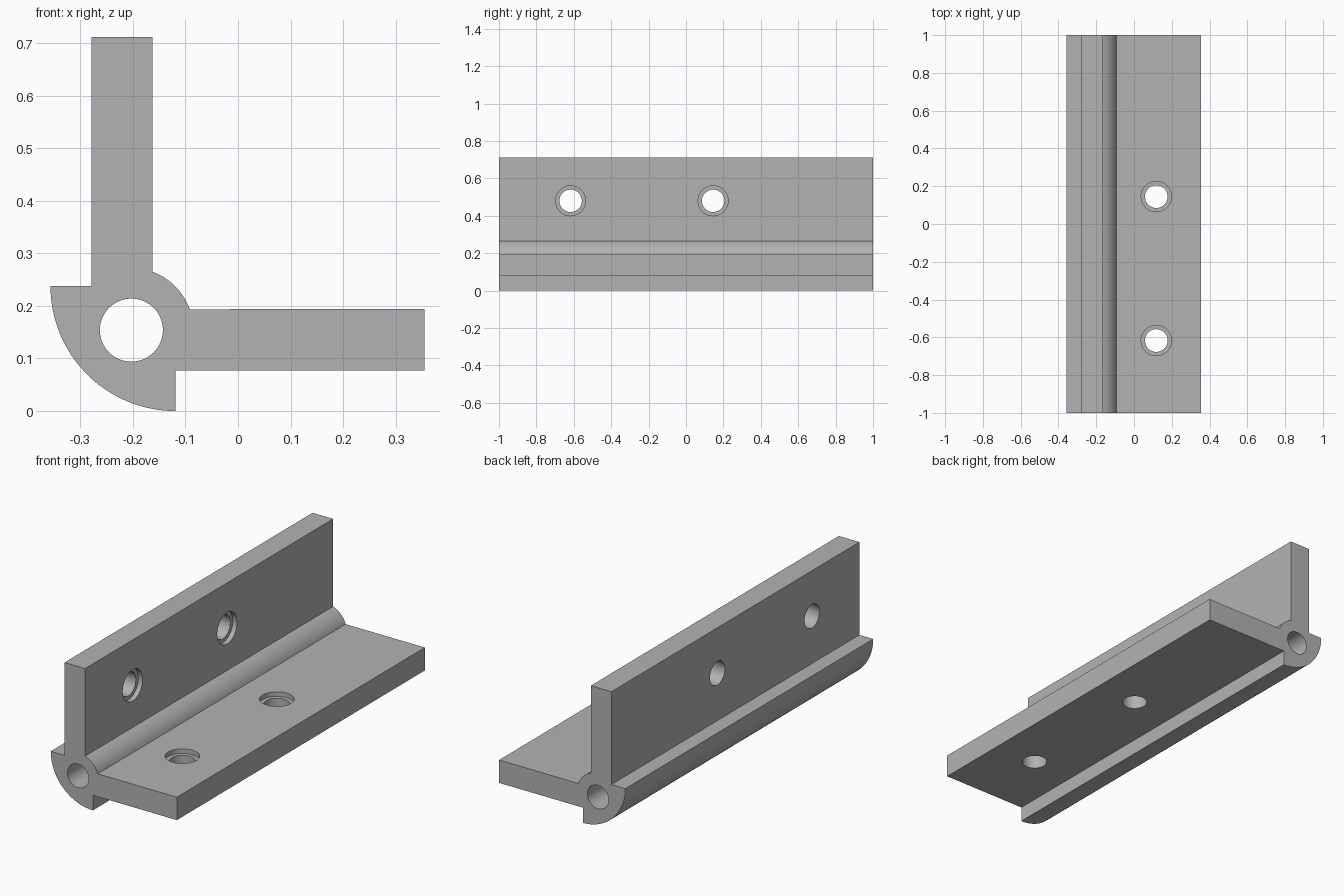
import bpy
import bmesh
from math import cos, sin, pi, atan2
from mathutils import Matrix, Vector

cube = bpy.data.objects.get("Cube")
if cube:
    bpy.data.objects.remove(cube, do_unlink=True)

# Plain grey finish
grey = bpy.data.materials.new("plain_grey")
grey.use_nodes = True
colour = (0.45, 0.45, 0.45, 1)
grey.diffuse_color = colour
grey.node_tree.nodes["Principled BSDF"].inputs["Base Color"].default_value = colour

# Key dimensions of the cross-section
WALL_OUT, WALL_IN, WALL_TOP = -0.279, -0.163, 0.712
LEG_LOW, LEG_TOP, LEG_END = 0.077, 0.194, 0.355
HUB = Vector((-0.203, 0.154))
HEEL = Vector((-0.119, 0.238))
BORE_R, HOLE_R, RECESS_R, RECESS_DEPTH = 0.06, 0.06, 0.08, 0.024
HOLE_Y = (-0.617, 0.145)


def arc(centre, radius, start, end, steps):
    angles = [start + (end - start) * i / steps for i in range(steps + 1)]
    return [centre + radius * Vector((cos(a), sin(a))) for a in angles]


def new_object(name, bm):
    bmesh.ops.recalc_face_normals(bm, faces=bm.faces[:])
    mesh = bpy.data.meshes.new(name)
    bm.to_mesh(mesh)
    bm.free()
    mesh.materials.append(grey)
    obj = bpy.data.objects.new(name, mesh)
    bpy.context.collection.objects.link(obj)
    return obj


def cutter(name, centre, axis, radius, length):
    bm = bmesh.new()
    turn = Vector(axis).to_track_quat("Z", "Y").to_matrix().to_4x4()
    bmesh.ops.create_cone(bm, cap_ends=True, segments=64, radius1=radius,
                          radius2=radius, depth=length,
                          matrix=Matrix.Translation(centre) @ turn)
    obj = new_object(name, bm)
    obj.hide_render = True
    return obj


# Extruded bracket: wall, leg, rounded heel and inner fillet bead
corner_a = Vector((LEG_END, LEG_TOP)) - HUB
bead_start = Vector((WALL_IN, 0.265)) - HUB
bead_end = Vector((-0.091, LEG_TOP)) - HUB
profile = [Vector((WALL_OUT, HEEL.y)), Vector((WALL_OUT, WALL_TOP)),
           Vector((WALL_IN, WALL_TOP))]
profile += arc(HUB, bead_start.length, atan2(bead_start.y, bead_start.x),
               atan2(bead_end.y, bead_end.x), 16)
profile += [Vector((LEG_END, LEG_TOP)), Vector((LEG_END, LEG_LOW)),
            Vector((HEEL.x, LEG_LOW))]
profile += arc(HEEL, HEEL.y, 1.5 * pi, pi, 32)

bm = bmesh.new()
face = bm.faces.new([bm.verts.new((p.x, -1, p.y)) for p in profile])
grown = bmesh.ops.extrude_face_region(bm, geom=[face])
bmesh.ops.translate(bm, vec=(0, 2, 0),
                    verts=[v for v in grown["geom"] if isinstance(v, bmesh.types.BMVert)])
bracket = new_object("angle_bracket", bm)

# Long bore and recessed screw holes
cutters = [cutter("bore_cutter", (HUB.x, 0, HUB.y), (0, 1, 0), BORE_R, 2.2)]
for y in HOLE_Y:
    for place, axis in (((WALL_IN, y, 0.48), (1, 0, 0)),
                        ((0.118, y, LEG_TOP), (0, 0, 1))):
        cutters.append(cutter("hole_cutter", place, axis, HOLE_R, 0.4))
        cutters.append(cutter("recess_cutter", place, axis, RECESS_R, 2 * RECESS_DEPTH))

bpy.context.view_layer.objects.active = bracket
bracket.select_set(True)
for tool in cutters:
    mod = bracket.modifiers.new("cut", "BOOLEAN")
    mod.operation = "DIFFERENCE"
    mod.solver = "EXACT"
    mod.object = tool
    bpy.ops.object.modifier_apply(modifier=mod.name)
for tool in cutters:
    bpy.data.objects.remove(tool, do_unlink=True)

# Smooth the round surfaces, keep the edges crisp
bpy.ops.object.select_all(action="DESELECT")
bracket.select_set(True)
bpy.ops.object.shade_smooth_by_angle(angle=pi / 6)
